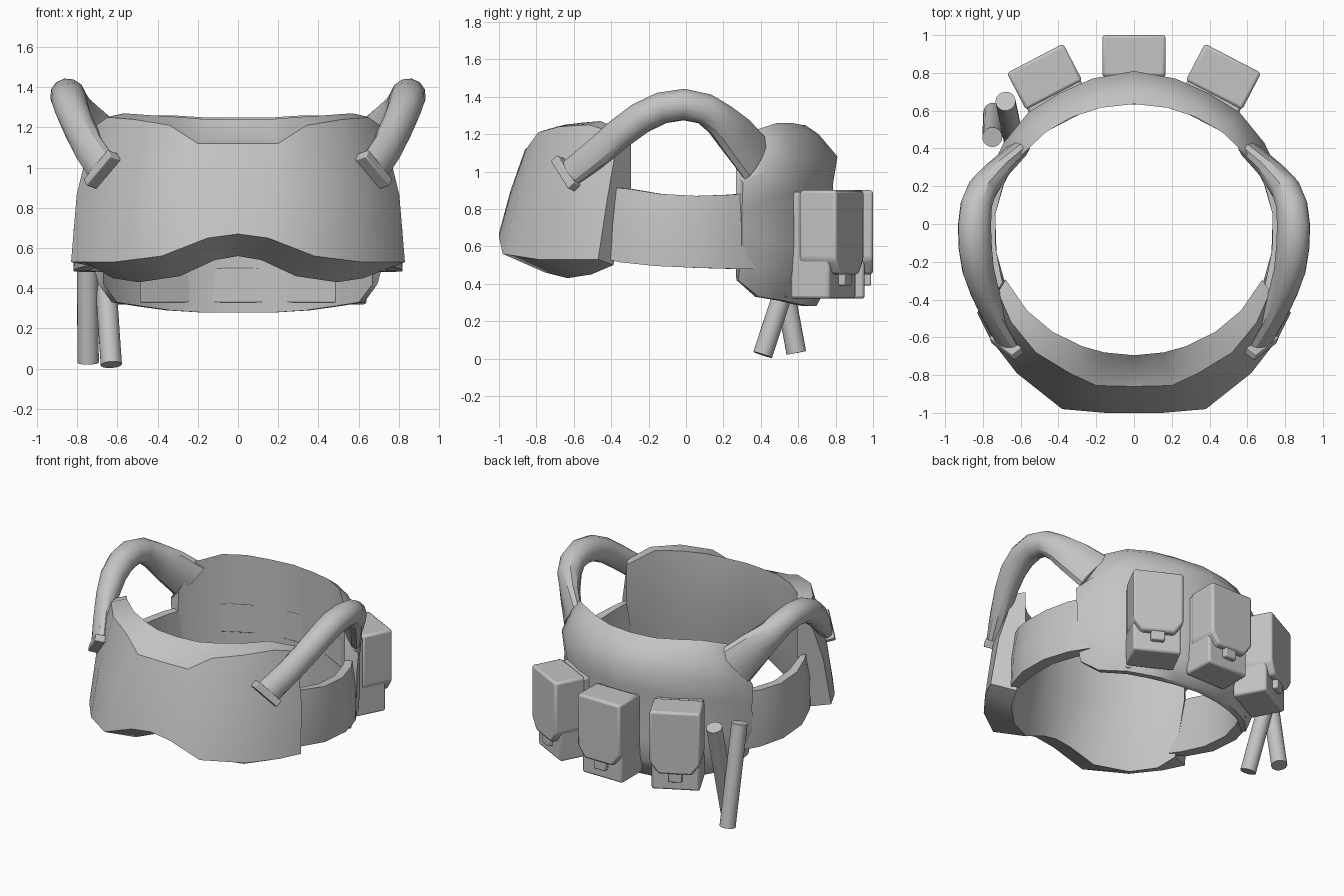
import bpy, bmesh, math
from mathutils import Vector, Matrix

cube = bpy.data.objects.get("Cube")
if cube:
    bpy.data.objects.remove(cube, do_unlink=True)

grey = bpy.data.materials.new("plain_grey")
grey.use_nodes = True
COLOUR = (0.55, 0.55, 0.55, 1)
grey.diffuse_color = COLOUR
grey.node_tree.nodes["Principled BSDF"].inputs["Base Color"].default_value = COLOUR
parts = []


def finish(name, bm, matrix=None):
    bmesh.ops.recalc_face_normals(bm, faces=bm.faces)
    if matrix:
        bm.transform(matrix)
    mesh = bpy.data.meshes.new(name)
    bm.to_mesh(mesh)
    bm.free()
    mesh.materials.append(grey)
    obj = bpy.data.objects.new(name, mesh)
    bpy.context.collection.objects.link(obj)
    parts.append(obj)
    return obj


def bevel(obj, width, segments=2):
    mod = obj.modifiers.new("soft_edges", "BEVEL")
    mod.width, mod.segments = width, segments


def loft(name, rings):
    """Skin a row of closed rings and cap both ends."""
    bm = bmesh.new()
    rows = [[bm.verts.new(p) for p in ring] for ring in rings]
    n = len(rows[0])
    for a, b in zip(rows, rows[1:]):
        for i in range(n):
            j = (i + 1) % n
            bm.faces.new((a[i], a[j], b[j], b[i]))
    bm.faces.new(rows[0])
    bm.faces.new(rows[-1])
    return finish(name, bm)


def flip(ring):
    return [Vector((-p.x, p.y, p.z)) for p in ring]


def both_sides(half):
    return [flip(r) for r in reversed(half[1:])] + half


def on_body(x, y, grow=1.0):
    """Point on the oval opening in the direction of x, y."""
    a = math.atan2((y + 0.03) / 0.665, x / 0.74)
    return Vector((0.74 * grow * math.cos(a), 0.665 * grow * math.sin(a) - 0.03, 0))


def at(p, z):
    return Vector((p.x, p.y, z))


# Front plate: lower edge, upper edge, inner lower, chamfer and rim heights,
# y reach of the inner edge, thickness of the lower lip
front_columns = [
    ((0, -1, .67), (0, -.86, 1.12), .56, 1.15, 1.24, 0, .7),
    ((.15, -1, .65), (.2, -.855, 1.12), .54, 1.15, 1.24, 0, .7),
    ((.38, -.98, .56), (.34, -.79, 1.21), .46, 1.23, 1.25, 0, .7),
    ((.62, -.79, .53), (.52, -.68, 1.24), .43, 1.25, 1.26, 0, .7),
    ((.76, -.61, .53), (.65, -.52, 1.25), .45, 1.26, 1.27, 0, .7),
    ((.83, -.47, .53), (.72, -.36, 1.2), .5, 1.2, 1.2, .05, .8),
]
half = []
for low, top, z_low, z_chamfer, z_rim, reach, lip in front_columns:
    low, top = Vector(low), Vector(top)
    inner = on_body(top.x, top.y + reach)
    middle = low.lerp(top, .5)
    middle.x *= 1.035
    middle.y *= 1.01
    chamfer = at(top.lerp(inner, .45), z_chamfer)
    foot = low.lerp(on_body(low.x, low.y), lip)
    half.append([low, middle, top, chamfer, at(inner, z_rim),
                 at(inner, .9), at(foot, z_low)])
loft("front_plate", both_sides(half))

# Back plate: outer plan point, bottom, collar ridge and rim heights
back_columns = [
    (0, .81, .28, 1.08, 1.25), (.22, .77, .28, 1.08, 1.25),
    (.4, .69, .29, 1.06, 1.26), (.56, .59, .31, 1.04, 1.26),
    (.69, .43, .33, 1.0, 1.22), (.75, .305, .42, .94, 1.02),
]
half = []
for x, y, z_low, z_ridge, z_rim in back_columns:
    inner, outer = on_body(x, y), Vector((x, y, 0))
    profile = [(.07, z_low), (.35, z_low), (.8, z_low + .14), (.88, z_low + .3),
               (.86, z_ridge - .15), (1, z_ridge), (.42, z_rim - .05), (0, z_rim)]
    half.append([at(inner.lerp(outer, k), z) for k, z in profile])
back_plate = loft("back_plate", both_sides(half))

# Side belts: y of lower and upper edge, heights, growth of the inner face
belt = []
for y_low, y_top, z_low, z_top, grow in [
        (-.4, -.36, .535, .915, 1.06), (-.32, -.27, .515, .905, 1.02),
        (-.15, -.13, .495, .88, 1), (.05, .05, .485, .87, 1),
        (.22, .2, .48, .875, 1), (.36, .34, .48, .885, 1.02)]:
    def rim(y, size):
        return on_body(.74 * math.sqrt(1 - ((y + .03) / .665) ** 2), y, size)
    belt.append([at(rim(y_low, grow), z_low), at(rim(y_low, 1.115), z_low),
                 at(rim((y_low + y_top) / 2, 1.115), (z_low + z_top) / 2),
                 at(rim(y_top, 1.08), z_top), at(rim(y_top, grow), z_top)])
loft("left_belt", belt)
loft("right_belt", [flip(r) for r in belt])

# Shoulder straps: centre, half width across, half thickness
path = [((.665, -.63, .98), .085, .05), ((.735, -.49, 1.09), .085, .065),
        ((.79, -.36, 1.2), .085, .075), ((.825, -.245, 1.285), .085, .085),
        ((.84, -.13, 1.34), .085, .09), ((.845, -.01, 1.358), .085, .09),
        ((.835, .1, 1.335), .085, .085), ((.805, .18, 1.28), .095, .08),
        ((.735, .27, 1.19), .125, .065), ((.64, .37, 1.07), .15, .05)]
points = [Vector(p[0]) for p in path]
strap = []
for i, (p, wide, thin) in enumerate(path):
    p = points[i]
    t = (points[min(i + 1, len(path) - 1)] - points[max(i - 1, 0)]).normalized()
    out = Vector((p.x, p.y, .3))
    out = (out - t * out.dot(t)).normalized()
    side = t.cross(out)
    strap.append([p + side * wide * math.cos(a) + out * thin * math.sin(a)
                  for a in (math.tau * k / 12 for k in range(12))])
loft("left_strap", strap)
loft("right_strap", [flip(r) for r in strap])

# Strap end clips
for name, s in (("left_clip", 1), ("right_clip", -1)):
    along = Vector((.13 * s, .10, -.16)).normalized()
    axis = Vector((-.08 * s, -.17, -.14))
    axis = (axis - along * axis.dot(along)).normalized()
    rot = Matrix((along, along.cross(axis), axis)).transposed().to_4x4()
    bm = bmesh.new()
    bmesh.ops.create_cube(bm, size=1)
    bm.transform(Matrix.Diagonal((.21, .11, .05, 1)))
    bevel(finish(name, bm, Matrix.Translation((.66 * s, -.63, .985)) @ rot), .006)


def slab(name, outline, y0, y1, matrix, width):
    """Outline in x and z, extruded along y."""
    rings = [[Vector((x, y, z)) for x, z in outline] for y in (y0, y1)]
    obj = loft(name, rings)
    obj.data.transform(matrix)
    bevel(obj, width)


def box(w, z0, z1):
    return [(-w, z0), (w, z0), (w, z1), (-w, z1)]


# Back pouches with flap and latch, and their backing patches on the inner wall
flap = [(-.168, .9), (.168, .9), (.168, .53), (.11, .45), (-.11, .45), (-.168, .53)]
for label, turn, slide, shift, back in (("middle", 0, 0, 0, .632),
                                        ("left", -27.5, .06, .02, .648),
                                        ("right", 27.5, -.06, .02, .648)):
    m = (Matrix.Rotation(math.radians(turn), 4, "Z")
         @ Matrix.Translation((slide, shift, 0)))
    slab(label + "_pouch", box(.16, .32, .89), .72, .955, m, .015)
    slab(label + "_pouch_flap", flap, .78, 1.0, m, .016)
    slab(label + "_pouch_latch", box(.045, .39, .46), .94, .99, m, .008)
    slab(label + "_upper_patch", box(.15, .7, .9), back - shift, .69, m, .005)
    slab(label + "_lower_patch", box(.15, .33, .5), back - shift, .69, m, .005)

# Two sticks hanging beside the right pouch
for name, a, b in (("outer_stick", (-.745, .59, .03), (-.75, .46, .73)),
                   ("inner_stick", (-.63, .41, .02), (-.68, .65, .75))):
    a, b = Vector(a), Vector(b)
    d = b - a
    bm = bmesh.new()
    bmesh.ops.create_cone(bm, cap_ends=True, segments=20, radius1=.053,
                          radius2=.053, depth=d.length)
    rot = d.to_track_quat("Z", "Y").to_matrix().to_4x4()
    finish(name, bm, Matrix.Translation((a + b) / 2) @ rot)

# Smooth shading with sharp edges kept, softer on the rounded back plate
for obj in parts:
    bpy.ops.object.select_all(action="DESELECT")
    obj.select_set(True)
    bpy.context.view_layer.objects.active = obj
    angle = 62 if obj == back_plate else 32
    bpy.ops.object.shade_smooth_by_angle(angle=math.radians(angle))
